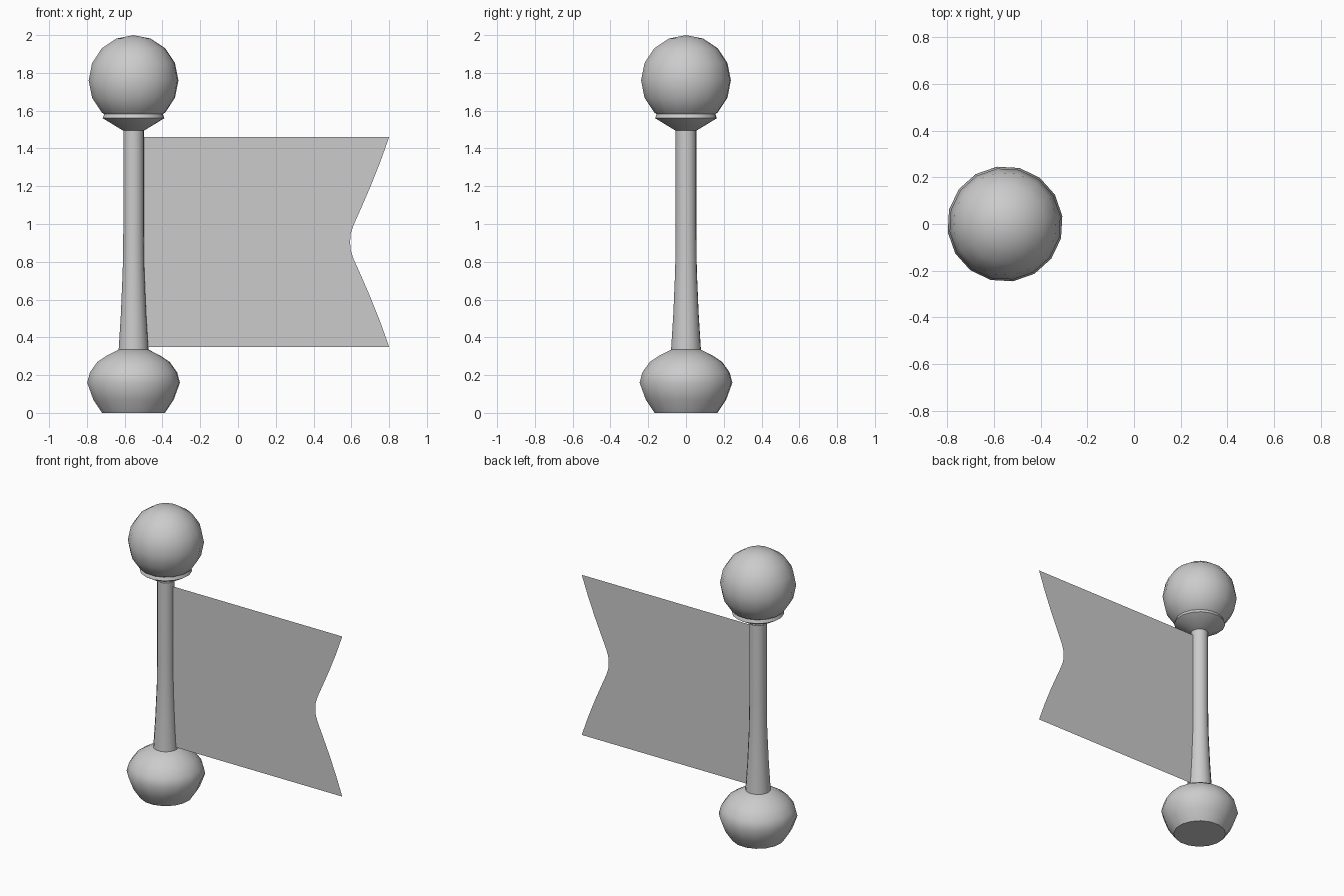
import bpy, bmesh, math
from mathutils import Matrix

if "Cube" in bpy.data.objects:
    bpy.data.objects.remove(bpy.data.objects["Cube"], do_unlink=True)

POLE_X = -0.553
SIDES = 16
TURN = math.radians(8)

grey = bpy.data.materials.new("plain grey")
grey.use_nodes = True
grey.diffuse_color = (0.6, 0.6, 0.6, 1)
grey.node_tree.nodes["Principled BSDF"].inputs["Base Color"].default_value = grey.diffuse_color


def finish(name, bm, smooth=None):
    mesh = bpy.data.meshes.new(name)
    bm.to_mesh(mesh)
    bm.free()
    obj = bpy.data.objects.new(name, mesh)
    bpy.context.collection.objects.link(obj)
    mesh.materials.append(grey)
    if smooth:
        bpy.ops.object.select_all(action="DESELECT")
        obj.select_set(True)
        bpy.context.view_layer.objects.active = obj
        bpy.ops.object.shade_smooth_by_angle(angle=math.radians(smooth))
    return obj


def lathe(name, profile, smooth=45):
    """Turn a (radius, height) profile around the pole axis and cap its ends."""
    bm = bmesh.new()
    rings = []
    for r, z in profile:
        angles = [TURN + math.tau * i / SIDES for i in range(SIDES)]
        rings.append([bm.verts.new((POLE_X + r * math.cos(a), r * math.sin(a), z)) for a in angles])
    for low, high in zip(rings, rings[1:]):
        for i in range(SIDES):
            j = (i + 1) % SIDES
            bm.faces.new((low[i], low[j], high[j], high[i]))
    bm.faces.new(rings[0][::-1])
    bm.faces.new(rings[-1])
    return finish(name, bm, smooth)


# Turned parts: bulbous foot, tapering pole, flared collar
lathe("base", [(0.168, 0), (0.215, 0.07), (0.248, 0.16), (0.233, 0.215),
               (0.193, 0.27), (0.14, 0.305), (0.08, 0.335)])
lathe("pole", [(0.08, 0.33), (0.068, 0.52), (0.058, 0.75), (0.055, 0.95), (0.055, 1.51)])
lathe("collar", [(0.057, 1.495), (0.165, 1.56), (0.148, 1.605)])

# Ball on top
bm = bmesh.new()
place = Matrix.Translation((POLE_X, 0, 1.76)) @ Matrix.Rotation(TURN, 4, "Z")
bmesh.ops.create_uvsphere(bm, u_segments=SIDES, v_segments=8, radius=0.24, matrix=place)
finish("ball_finial", bm, 60)

# Thin flag with a curved notch, mirrored about its mid height
MID, HALF = 0.905, 0.555
upper = [(0.8, HALF), (0.752, 0.42), (0.7, 0.29), (0.65, 0.175), (0.612, 0.09), (0.597, 0.045)]
edge = upper + [(0.593, 0)] + [(x, -h) for x, h in reversed(upper)]
outline = [(POLE_X, HALF)] + edge + [(POLE_X, -HALF)]
bm = bmesh.new()
bm.faces.new([bm.verts.new((x, 0, MID + h)) for x, h in reversed(outline)])
finish("flag", bm)
